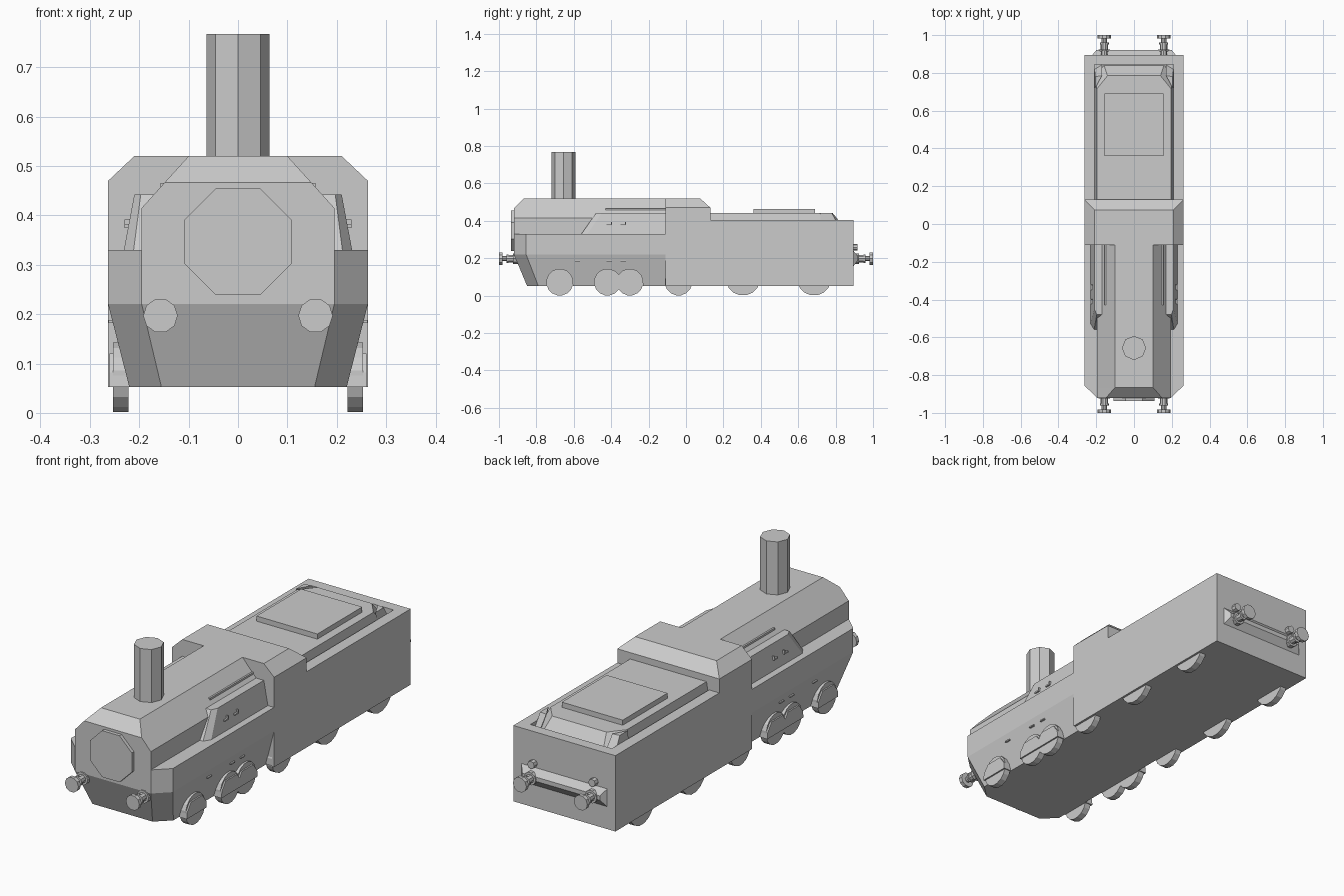
import bpy, bmesh
from math import sin, cos, pi

if "Cube" in bpy.data.objects:
    bpy.data.objects.remove(bpy.data.objects["Cube"])


def finish(bm, name, mirror=""):
    bmesh.ops.recalc_face_normals(bm, faces=bm.faces)
    me = bpy.data.meshes.new(name)
    bm.to_mesh(me)
    bm.free()
    ob = bpy.data.objects.new(name, me)
    bpy.context.collection.objects.link(ob)
    if mirror:
        m = ob.modifiers.new("mirror", 'MIRROR')
        m.use_axis = ["x" in mirror, "y" in mirror, "z" in mirror]
        m.use_mirror_merge = False
    return ob


def loft(name, rings, mirror=""):
    """Skin a stack of equal-length rings and cap both ends."""
    bm = bmesh.new()
    vs = [[bm.verts.new(p) for p in r] for r in rings]
    n = len(vs[0])
    for a, b in zip(vs, vs[1:]):
        for i in range(n):
            j = (i + 1) % n
            bm.faces.new((a[i], a[j], b[j], b[i]))
    bm.faces.new(vs[0])
    bm.faces.new(vs[-1])
    return finish(bm, name, mirror)


def sym(half):
    """Close a right-hand outline with its left-hand mirror."""
    return half + [(-x, v) for x, v in reversed(half)]


def at_z(z, pts):
    return [(x, y, z) for x, y in pts]


def at_y(y, pts):
    return [(x, y, z) for x, z in pts]


def at_x(x, pts):
    return [(x, y, z) for y, z in pts]


def circle(cx, cy, r, n, turn=0.0):
    return [(cx + r * cos(2 * pi * (i + turn) / n), cy + r * sin(2 * pi * (i + turn) / n)) for i in range(n)]


def box(name, x, y, z, mirror=""):
    base = [(x[0], y[0]), (x[1], y[0]), (x[1], y[1]), (x[0], y[1])]
    return loft(name, [at_z(z[0], base), at_z(z[1], base)], mirror)


# Lower front body with tapered sides and nose
wide = sym([(0.263, -0.1), (0.263, -0.855), (0.195, -0.92)])
narrow = sym([(0.22, -0.1), (0.22, -0.79), (0.155, -0.85)])
loft("lower_body", [at_z(0.052, narrow), at_z(0.22, wide), at_z(0.33, wide)])

# Boiler with bevelled front top
front = sym([(0.195, 0.3), (0.195, 0.415), (0.148, 0.467)])
full = sym([(0.195, 0.3), (0.195, 0.415), (0.1, 0.52)])
loft("boiler", [at_y(-0.92, front), at_y(-0.865, full), at_y(-0.1, full)])

# Front door and chimney
door = circle(0, 0.347, 0.117, 8, 0.5)
loft("boiler_door", [at_y(-0.936, door), at_y(-0.91, door)])
stack = circle(0, -0.656, 0.064, 8)
loft("chimney", [at_z(0.5, stack), at_z(0.767, stack)])

# Cab with hipped roof
wall = sym([(0.263, -0.11), (0.263, 0.13)])
roof = sym([(0.21, -0.11), (0.21, 0.075)])
loft("cab", [at_z(0.052, wall), at_z(0.47, wall), at_z(0.52, roof)])

# Tender with a recessed top
outer = sym([(0.263, 0.125), (0.263, 0.895)])
inner = sym([(0.21, 0.126), (0.21, 0.845)])
loft("tender", [at_z(0.052, outer), at_z(0.405, outer), at_z(0.405, inner), at_z(0.37, inner)])
loft("coal_bed", [at_z(0.365, sym([(0.209, 0.125), (0.209, 0.79), (0.16, 0.844)])),
                  at_z(0.44, sym([(0.197, 0.125), (0.197, 0.715), (0.14, 0.785)]))])
box("coal_cover", (-0.157, 0.157), (0.36, 0.69), (0.43, 0.464))
loft("tender_corner", [at_z(0.368, [(0.209, 0.72), (0.209, 0.82), (0.17, 0.844)]),
                       at_z(0.44, [(0.205, 0.72), (0.205, 0.78), (0.17, 0.785)])], "x")

# Side tanks, rails and small grips
loft("side_tank", [at_z(0.325, [(0.12, -0.1), (0.12, -0.565), (0.212, -0.562), (0.232, -0.53), (0.232, -0.1)]),
                   at_z(0.442, [(0.12, -0.1), (0.12, -0.48), (0.197, -0.48), (0.21, -0.45), (0.21, -0.1)])], "x")
box("tank_rail", (0.148, 0.157), (-0.43, -0.1), (0.45, 0.466), "x")
for y in (-0.41, -0.335):
    box("tank_grip", (0.215, 0.23), (y - 0.014, y + 0.014), (0.374, 0.381), "x")
    box("tank_grip_end", (0.215, 0.23), (y + 0.008, y + 0.014), (0.374, 0.392), "x")
for y in (-0.58, -0.41, -0.335):
    box("body_step", (0.25, 0.262), (y - 0.014, y + 0.014), (0.182, 0.188), "x")

# Wheels and the guards over the leading ones
for y, r in ((-0.675, 0.072), (-0.42, 0.072), (-0.3, 0.072), (-0.04, 0.074), (0.305, 0.092), (0.685, 0.092)):
    disc = circle(y, r, r, 16, 0.5)
    loft("wheel", [at_x(0.222, disc), at_x(0.253, disc)], "x")
for y in (-0.675, -0.42, -0.3):
    arch = [(y + s * d, z) for s, d, z in
            ((-1, 0.073, 0.052), (-1, 0.07, 0.082), (-1, 0.042, 0.12),
             (1, 0.042, 0.12), (1, 0.07, 0.082), (1, 0.073, 0.052))]
    loft("wheel_guard", [at_x(0.215, arch), at_x(0.26, arch)], "x")

# Buffers at both ends
lathe = [(0.88, 0.03), (0.925, 0.03), (0.925, 0.02), (0.95, 0.02), (0.95, 0.024), (0.96, 0.024),
         (0.96, 0.014), (0.982, 0.014), (0.982, 0.035), (1.0, 0.035)]
loft("buffer", [at_y(-y, circle(0.157, 0.197, r, 10)) for y, r in lathe], "xy")

# Rear beam and lamps
loft("rear_beam", [at_y(0.89, [(-0.225, 0.15), (0.225, 0.15), (0.225, 0.245), (-0.225, 0.245)]),
                   at_y(0.92, [(-0.2, 0.19), (0.2, 0.19), (0.2, 0.21), (-0.2, 0.21)])])
loft("rear_lamp", [at_y(y, circle(0.157, 0.258, 0.018, 8)) for y in (0.89, 0.918)], "x")
